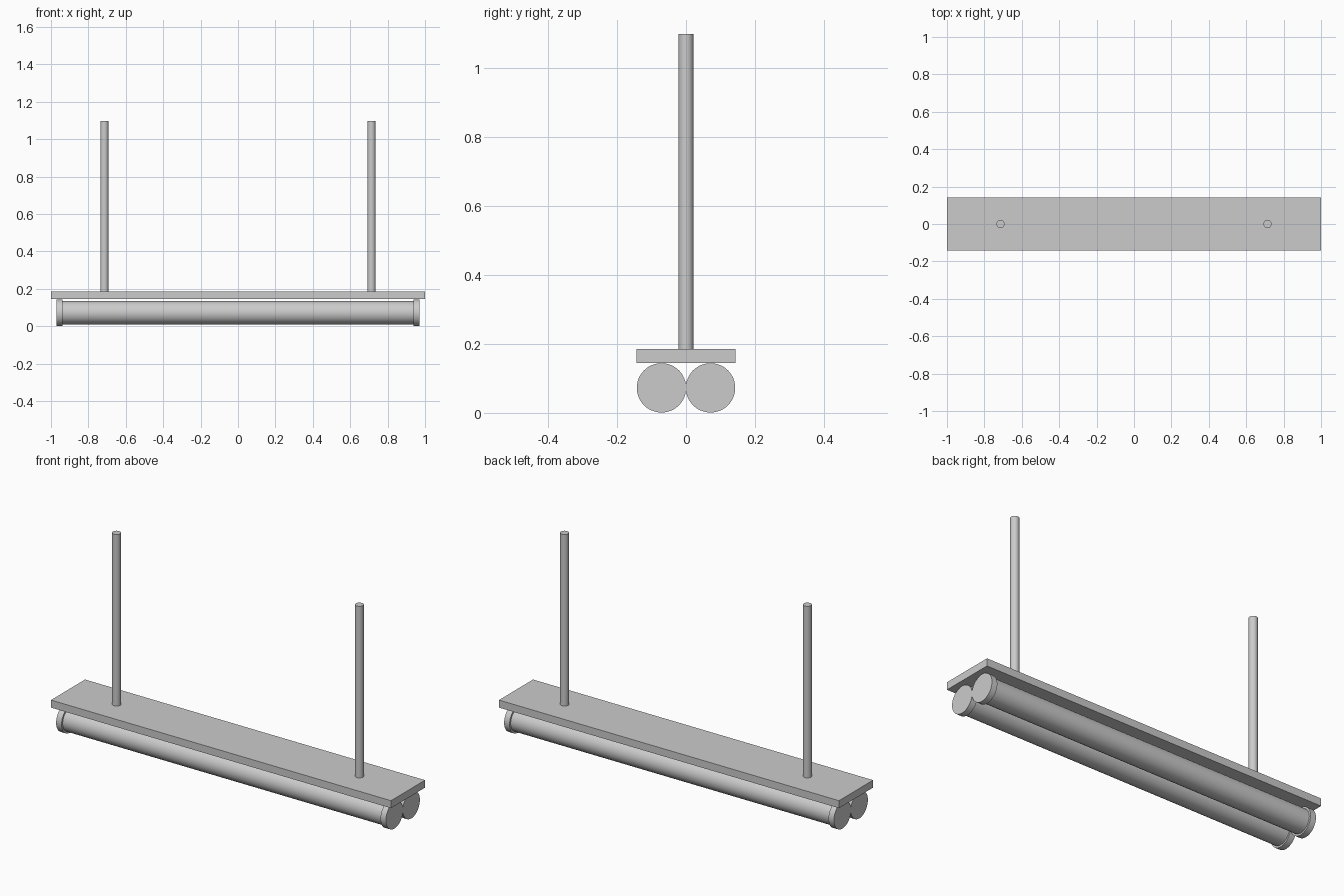
import bpy
import math

if "Cube" in bpy.data.objects:
    bpy.data.objects.remove(bpy.data.objects["Cube"])

TUBE_Y, TUBE_Z = 0.071, 0.0725


def cylinder(name, radius, length, location, along_x=False):
    rotation = (0, math.pi / 2, 0) if along_x else (0, 0, 0)
    bpy.ops.mesh.primitive_cylinder_add(vertices=48, radius=radius, depth=length,
                                        location=location, rotation=rotation)
    obj = bpy.context.object
    obj.name = name
    bpy.ops.object.shade_smooth_by_angle(angle=math.radians(35))
    return obj


# Flat mounting plate
bpy.ops.mesh.primitive_cube_add(size=1, location=(0, 0, 0.165))
plate = bpy.context.object
plate.name = "mounting_plate"
plate.scale = (2.0, 0.286, 0.04)
bpy.ops.object.transform_apply(location=False, rotation=False, scale=True)

# Two lamp tubes with a wider cap at each end
for row, y in (("front", -TUBE_Y), ("back", TUBE_Y)):
    cylinder(f"{row}_lamp_tube", 0.062, 1.88, (0, y, TUBE_Z), along_x=True)
    for side, s in (("left", -1), ("right", 1)):
        cylinder(f"{row}_{side}_end_cap", 0.0715, 0.032,
                 (s * 0.954, y, TUBE_Z), along_x=True)

# Hanging rods
for side, s in (("left", -1), ("right", 1)):
    cylinder(f"{side}_hanging_rod", 0.0215, 0.912, (s * 0.714, 0, 0.641))
